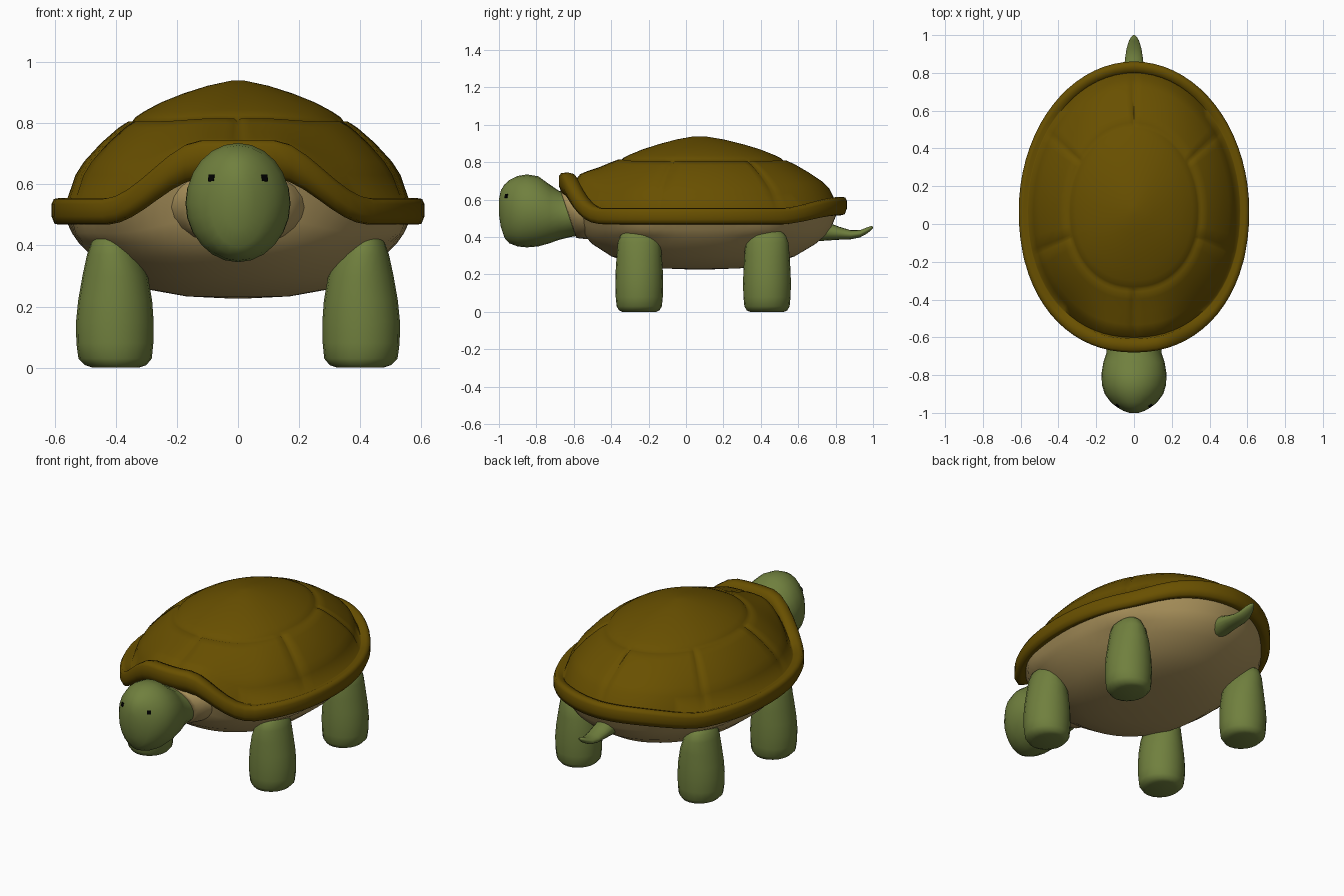
import bpy, math
from mathutils import Vector
from mathutils.bvhtree import BVHTree

if "Cube" in bpy.data.objects:
    bpy.data.objects.remove(bpy.data.objects["Cube"])


def material(name, rgb):
    m = bpy.data.materials.new(name)
    m.diffuse_color = (*rgb, 1)
    m.use_nodes = True
    m.node_tree.nodes["Principled BSDF"].inputs["Base Color"].default_value = m.diffuse_color
    return m


BROWN = material("shell brown", (0.14, 0.08, 0.0))
TAN = material("belly tan", (0.42, 0.30, 0.11))
GREEN = material("skin green", (0.162, 0.215, 0.048))
BLACK = material("eye black", (0.0, 0.0, 0.0))


def loft(name, rings, mat, angle=55):
    """Skin a list of equal-length point rings and cap both ends."""
    n = len(rings[0])
    verts = [p for r in rings for p in r]
    faces = [(k * n + i, k * n + (i + 1) % n, (k + 1) * n + (i + 1) % n, (k + 1) * n + i)
             for k in range(len(rings) - 1) for i in range(n)]
    faces.append(tuple(reversed(range(n))))
    faces.append(tuple(range(len(verts) - n, len(verts))))
    me = bpy.data.meshes.new(name)
    me.from_pydata(verts, [], faces)
    me.materials.append(mat)
    ob = bpy.data.objects.new(name, me)
    bpy.context.collection.objects.link(ob)
    bpy.ops.object.select_all(action='DESELECT')
    ob.select_set(True)
    bpy.context.view_layer.objects.active = ob
    bpy.ops.object.mode_set(mode='EDIT')
    bpy.ops.mesh.select_all(action='SELECT')
    bpy.ops.mesh.normals_make_consistent(inside=False)
    bpy.ops.object.mode_set(mode='OBJECT')
    bpy.ops.object.shade_smooth_by_angle(angle=math.radians(angle))
    return ob


def smooth(u):
    u = min(max(u, 0), 1)
    return u * u * (3 - 2 * u)


# Shell outlines: dome edge (0) to outer rim (1), egg-shaped around y = 0.07
CY = 0.07
LEG_Y = {"front": -.25, "back": .433}


def outline(a, rim):
    c, s = math.cos(a), math.sin(a)
    e = 0.92 if s < 0 else 1.0
    x = (0.56 + 0.05 * rim) * math.copysign(abs(c) ** e, c)
    y = (0.73 + 0.06 * rim) * s if s > 0 else -(0.67 + 0.08 * rim) * abs(s) ** e
    return x, y


def lift(a):
    """Rim rises in an arch over the neck and slightly over the tail."""
    x, y = outline(a, 1)
    if y < 0:
        return 0.19 * smooth((0.45 - abs(x)) / 0.33)
    return 0.06 * smooth((y - 0.45) / 0.34)


# Angles, with extra columns at the radial grooves
GROOVES = [35, 90, 145, 197.5, 270, 342.5]
angles = [a for a in range(0, 360, 5) if min(abs(a - g) for g in GROOVES) > 3]
angles = sorted(angles + [g + d for g in GROOVES for d in (-1.5, 0, 1.5)])

# Shell dome with grooves, running on into the rolled rim
DOME = [(0.04, .939), (0.18, .922), (0.32, .897), (0.45, .868), (0.55, .838), (0.60, .819),
        (0.62, .804), (0.64, .806), (0.70, .784), (0.80, .735), (0.90, .674), (0.95, .630),
        (1.0, .548)]
RIM = [(0.1, .547, 1), (0.5, .555, 1), (0.85, .552, 1), (1, .535, 1), (1, .495, .95),
       (0.8, .470, .85), (0.4, .468, .8), (-0.3, .485, .75)]
rings = []
for t, z in DOME:
    ring = []
    for d in angles:
        a = math.radians(d)
        x, y = outline(a, 0)
        cut = 0.012 if d in GROOVES and 0.63 < t < 0.96 else 0
        ring.append((x * t, CY + y * t, z - cut + 0.76 * lift(a) * t ** 6))
    rings.append(ring)
for r, z, k in RIM:
    ring = []
    for d in angles:
        a = math.radians(d)
        x, y = outline(a, r)
        ring.append((x, CY + y, z + k * lift(a)))
    rings.append(ring)
loft("shell", rings, BROWN, 85)

# Belly bowl, tucked under the rim, swelling a little above each leg
BELLY = [(0.04, .226, 0, 0), (0.30, .233, 0, 0), (0.52, .255, 0, 0), (0.70, .297, 0, 0),
         (0.85, .362, 0, 0), (0.93, .408, .05, .01), (0.97, .44, .25, .05), (1.02, .50, .75, .02)]
rings = []
for t, z, k, swell in BELLY:
    ring = []
    for d in range(0, 360, 5):
        a = math.radians(d)
        x, y = outline(a, 0)
        s = t + swell * max(math.exp(-((y + CY - c) / .12) ** 2) for c in LEG_Y.values())
        ring.append((x * s, CY + y * s, z + k * lift(a)))
    rings.append(ring)
loft("belly", rings, TAN, 85)


def along_y(rows, n=24, lean=0.0):
    """Elliptical rings facing y from (y, bottom, top, half width), top leaning forward."""
    return [[(w * math.cos(i * math.tau / n),
              y - lean * math.sin(i * math.tau / n),
              (lo + hi) / 2 + (hi - lo) / 2 * math.sin(i * math.tau / n))
             for i in range(n)] for y, lo, hi, w in rows]


# Head and neck
head = loft("head", along_y([
    (-1.0, .52, .60, .025), (-.99, .455, .65, .055), (-.97, .395, .682, .09),
    (-.945, .367, .704, .122), (-.90, .35, .727, .155), (-.85, .345, .735, .17),
    (-.79, .35, .725, .172), (-.73, .367, .682, .162), (-.68, .385, .648, .145),
    (-.62, .40, .64, .145), (-.56, .41, .635, .16), (-.45, .43, .62, .15)]), GREEN)

# Belly collar around the neck
loft("neck_collar", along_y([
    (-.63, .405, .645, .153), (-.625, .395, .652, .172), (-.58, .39, .66, .20),
    (-.50, .39, .66, .25), (-.42, .40, .64, .27)], 24, .04), TAN, 85)

# Tail
loft("tail", along_y([
    (.66, .375, .49, .065), (.76, .382, .478, .058), (.82, .386, .455, .053), (.88, .388, .437, .047),
    (.93, .398, .437, .039), (.97, .42, .453, .027), (.99, .437, .459, .015), (1.0, .448, .457, .004)],
    16), GREEN)

# Legs
LEG = [(0, .40, .075, .09), (.008, .40, .10, .108), (.03, .402, .12, .121), (.08, .403, .126, .126),
       (.15, .403, .127, .128), (.22, .402, .121, .126), (.30, .402, .107, .121),
       (.37, .408, .086, .115), (.41, .416, .064, .10), (.435, .42, .035, .07)]
for where, cy in LEG_Y.items():
    for side, sx in (("right", 1), ("left", -1)):
        loft(f"{where}_{side}_leg", [[(sx * (cx + rx * math.cos(i * math.tau / 20)),
                                       cy + ry * math.sin(i * math.tau / 20), z)
                                      for i in range(20)] for z, cx, rx, ry in LEG], GREEN)

# Eyes: thin square plates laid on the head, facing mostly forward
tree = BVHTree.FromPolygons([v.co for v in head.data.vertices],
                            [list(p.vertices) for p in head.data.polygons])
for side, sx in (("right", 1), ("left", -1)):
    hit, normal, _, _ = tree.ray_cast(Vector((sx * .086, -2, .62)), Vector((0, 1, 0)))
    if normal.y > 0:
        normal = -normal
    bpy.ops.mesh.primitive_cube_add(size=1, location=hit)
    eye = bpy.context.object
    eye.name = f"{side}_eye"
    eye.rotation_euler = (normal + Vector((0, -.35, 0))).to_track_quat('Z', 'Y').to_euler()
    eye.scale = (.021, .021, .0095)
    eye.data.materials.append(BLACK)
